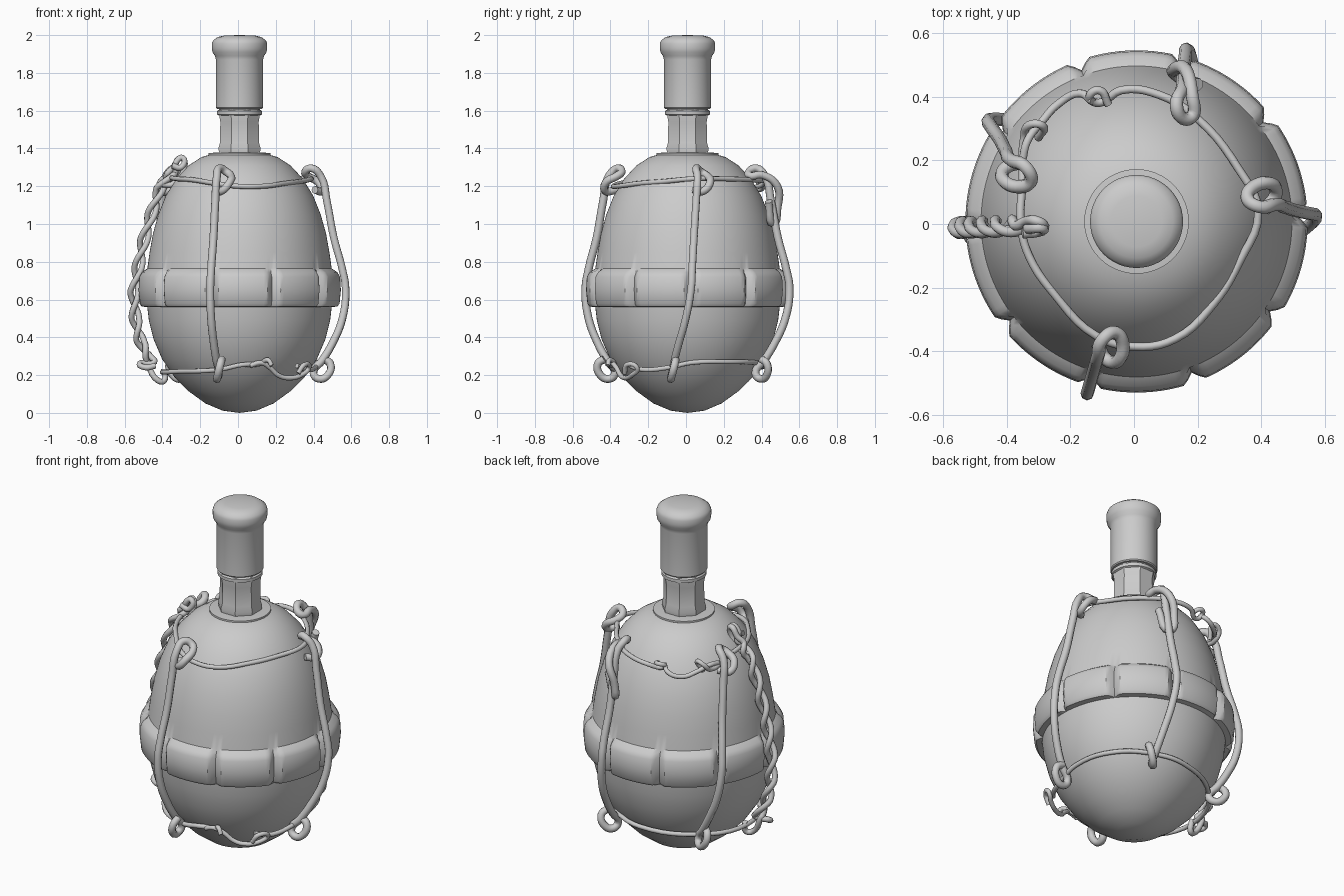
import bpy, bmesh, math
from mathutils import Vector

CX, CY = 0.008, 0.008   # axis of the lathed parts
grey = bpy.data.materials.new("plain grey")
grey.diffuse_color = (0.6, 0.6, 0.6, 1)


def polar(a, r, z):
    t = math.radians(a)
    return Vector((CX + r * math.cos(t), CY + r * math.sin(t), z))


def lathe(name, profile, segs, shape=None, turn=0.0, angle=35):
    """Spin (radius, z) points; shape(angle, r, z) may modify the radius."""
    bm = bmesh.new()
    rings = []
    for r, z in profile:
        if r == 0:
            rings.append([bm.verts.new(polar(0, 0, z))] * segs)
            continue
        ring = []
        for i in range(segs):
            a = 360 * i / segs + turn
            ring.append(bm.verts.new(polar(a, shape(a, r, z) if shape else r, z)))
        rings.append(ring)
    for lo, hi in zip(rings, rings[1:]):
        for i in range(segs):
            j = (i + 1) % segs
            quad = list(dict.fromkeys((lo[i], lo[j], hi[j], hi[i])))
            bm.faces.new(quad)
    me = bpy.data.meshes.new(name)
    bm.to_mesh(me)
    bm.free()
    ob = bpy.data.objects.new(name, me)
    finish(ob, angle)
    return ob


def finish(ob, angle=35):
    bpy.context.collection.objects.link(ob)
    bpy.ops.object.select_all(action='DESELECT')
    ob.select_set(True)
    bpy.context.view_layer.objects.active = ob
    if ob.type == 'CURVE':
        bpy.ops.object.convert(target='MESH')
        ob = bpy.context.object
    ob.data.materials.clear()
    ob.data.materials.append(grey)
    bpy.ops.object.shade_smooth_by_angle(angle=math.radians(angle))


def wire(name, pts, radius):
    """Round wire through points."""
    cu = bpy.data.curves.new(name, 'CURVE')
    cu.dimensions = '3D'
    cu.bevel_depth = radius
    cu.bevel_resolution = 2
    cu.resolution_u = 5
    cu.use_fill_caps = True
    sp = cu.splines.new('BEZIER')
    sp.bezier_points.add(len(pts) - 1)
    for bp, p in zip(sp.bezier_points, pts):
        bp.co = p
        bp.handle_left_type = bp.handle_right_type = 'AUTO'
    finish(bpy.data.objects.new(name, cu), 60)


# Egg body with the raised belt, notched every 36 degrees
def notched(a, r, z):
    if 0.56 < z < 0.76 and r > 0.5:
        d = abs((a - 38 + 18) % 36 - 18)
        return r - 0.032 * max(0, 1 - d / 3.5)
    return r


lathe("egg_body", [
    (0, 0), (0.09, 0.012), (0.18, 0.05), (0.27, 0.115), (0.345, 0.19), (0.41, 0.285),
    (0.455, 0.39), (0.48, 0.49), (0.488, 0.56), (0.518, 0.563), (0.53, 0.578),
    (0.537, 0.65), (0.533, 0.72), (0.518, 0.745), (0.488, 0.765), (0.476, 0.85),
    (0.458, 0.95), (0.43, 1.05), (0.39, 1.15), (0.335, 1.24), (0.27, 1.31),
    (0.2, 1.355), (0.155, 1.367), (0.155, 1.375), (0, 1.375)], 180, notched)

# Stem: collar, eight-sided neck, sleeve with flared cap
lathe("stem_collar", [(0.155, 1.36), (0.164, 1.365), (0.164, 1.375), (0.12, 1.379), (0, 1.379)], 48)
lathe("faceted_neck", [(0.116, 1.37), (0.121, 1.40), (0.112, 1.43), (0.110, 1.54),
                       (0.118, 1.585), (0.116, 1.605)], 8, turn=22.5, angle=30)
lathe("neck_rim", [(0.11, 1.575), (0.12, 1.58), (0.12, 1.598), (0.108, 1.606), (0.108, 1.615)], 48)
lathe("stem_sleeve", [
    (0, 1.61), (0.12, 1.61), (0.125, 1.616), (0.125, 1.87), (0.13, 1.89), (0.143, 1.91),
    (0.146, 1.93), (0.146, 1.955), (0.14, 1.972), (0.115, 1.99), (0.08, 1.998), (0, 2.0)], 48)

# Upper binding ring, with its two ends wrapped round each other at the back left
upper = [(-.30, .27, 1.19), (-.29, .31, 1.26), (-.33, .31, 1.25), (-.345, .27, 1.21),
         (-.35, .13, 1.23), (-.355, 0, 1.245), (-.33, -.1, 1.24), (-.25, -.22, 1.235),
         (-.12, -.35, 1.215), (0, -.385, 1.2), (.13, -.36, 1.2), (.25, -.25, 1.215),
         (.33, -.12, 1.225), (.39, .04, 1.24), (.33, .17, 1.24), (.2, .33, 1.235),
         (.08, .405, 1.23), (-.04, .42, 1.22), (-.11, .38, 1.2), (-.14, .40, 1.23),
         (-.11, .42, 1.24), (-.08, .375, 1.22)]
wire("upper_ring", [Vector(p) for p in upper], 0.013)
wire("upper_ring_end", [Vector(p) for p in [
    (-.13, .385, 1.23), (-.17, .41, 1.2), (-.24, .375, 1.18), (-.29, .32, 1.2),
    (-.335, .26, 1.23), (-.35, .2, 1.225)]], 0.013)

# Lower binding ring, ends hooked together at the front right
lower = [(-68, .455, .25), (-70, .44, .28), (-74, .40, .26), (-88, .41, .255),
         (-105, .40, .23), (-140, .405, .22), (-180, .41, .215), (-225, .40, .23),
         (-270, .41, .25), (-295, .405, .265), (-325, .415, .27), (-358, .41, .265),
         (-374, .415, .24), (-395, .43, .23), (-405, .43, .25)]
wire("lower_ring", [polar(*p) for p in lower], 0.013)
wire("lower_ring_end", [polar(*p) for p in [
    (-82, .405, .25), (-74, .415, .265), (-67, .41, .24), (-60, .41, .20), (-52, .42, .185),
    (-42, .44, .20), (-36, .455, .24), (-43, .47, .255), (-47, .455, .21)]], 0.013)


# Upright wires, hooked over both rings; s is the side the hook turns to
def upright(name, top, mid, bot, s, tail=False):
    pts = []
    if tail:      # long loose end hanging outside
        pts += [polar(top + 5 * s, .47, 1.12), polar(top - 3 * s, .475, 1.0),
                polar(top - 5 * s, .49, 1.08), polar(top - 1 * s, .50, 1.2),
                polar(top + 5 * s, .43, 1.26)]
    else:
        pts += [polar(top - 2 * s, .40, 1.18), polar(top + 4 * s, .445, 1.175),
                polar(top + 9 * s, .435, 1.22)]
    pts += [polar(top + 9 * s, .375, 1.255), polar(top + 5 * s, .355, 1.275),
            polar(top, .385, 1.295), polar(top, .435, 1.25)]
    for r, z in ((.465, 1.12), (.50, .93), (.545, .76), (.562, .66), (.545, .5), (.49, .36), (.445, .28)):
        a = mid + (top - mid) * max(0, (z - .66) / .6) ** 1.2
        a += (bot - mid) * max(0, (.66 - z) / .45) ** 1.5
        pts.append(polar(a, r, z))
    pts += [polar(bot, .40, .21), polar(bot, .43, .18), polar(bot + 2 * s, .475, .20),
            polar(bot + 4 * s, .485, .26), polar(bot + 4 * s, .45, .285)]
    wire(name, pts, 0.021)


upright("upright_right", 7, 2, -12, 1)
upright("upright_back", 71, 74, 64, -1, True)
upright("upright_back_left", 154, 146, 136, 1)
upright("upright_front", 254, 254, 254, 1)

# Twisted pair of wires down the left side
spine = [(.36, 1.27), (.42, 1.19), (.465, 1.06), (.505, .92), (.535, .78), (.558, .64),
         (.552, .5), (.525, .38), (.47, .27)]


def spine_at(t):
    f = t * (len(spine) - 1)
    i = min(int(f), len(spine) - 2)
    return Vector(spine[i]).lerp(Vector(spine[i + 1]), f - i)


for k, name in enumerate(("twisted_wire_a", "twisted_wire_b")):
    pts = []
    for i in range(49):
        r, z = spine_at(i / 48)
        ph = 2 * math.pi * i / 48 * 4 + math.pi * k
        pts.append(polar(182, r + .02 * math.cos(ph), z) + Vector((0, .02 * math.sin(ph), 0)))
    if k == 0:    # eye over the upper ring, open loop under the lower ring
        pts = [polar(*p) for p in [(184, .41, 1.21), (184, .355, 1.21), (183, .29, 1.32), (180, .31, 1.35),
                                   (180, .35, 1.30)]] + pts
        pts += [polar(*p) for p in [(183, .43, .17), (181, .40, .17), (179, .40, .23)]]
    else:
        pts = [polar(*p) for p in [(186, .36, 1.31), (186, .31, 1.30), (184, .30, 1.35), (184, .34, 1.32)]] + pts
        pts += [polar(*p) for p in [(184, .53, .26), (188, .50, .24), (188, .45, .25)]]
    wire(name, pts, 0.016)
